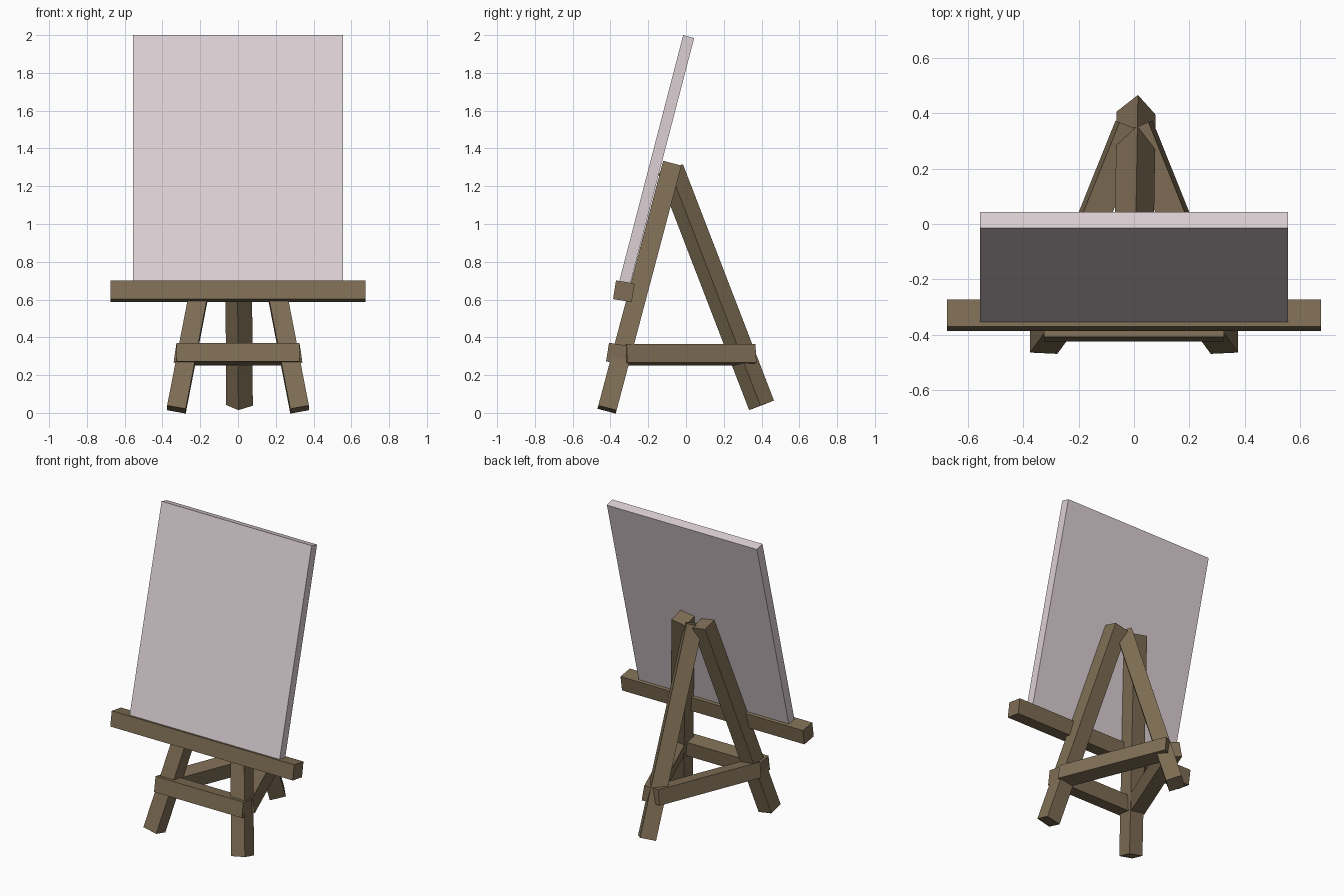
import bpy
import math
from mathutils import Vector, Matrix

if "Cube" in bpy.data.objects:
    bpy.data.objects.remove(bpy.data.objects["Cube"])


def material(name, rgb):
    m = bpy.data.materials.new(name)
    m.diffuse_color = (*rgb, 1)
    m.use_nodes = True
    m.node_tree.nodes["Principled BSDF"].inputs["Base Color"].default_value = m.diffuse_color
    return m


WOOD = material("brown wood", (0.21, 0.155, 0.09))
CANVAS = material("pale canvas", (0.72, 0.63, 0.66))


def beam(name, a, b, side, mat=WOOD, w=0.1, d=0.1, roll=0):
    """Box running from a to b; w is measured along side, d across it."""
    a, b = Vector(a), Vector(b)
    z = (b - a).normalized()
    x = Vector(side)
    x = (x - z * x.dot(z)).normalized()
    y = z.cross(x)
    rot = Matrix((x, y, z)).transposed() @ Matrix.Rotation(roll, 3, 'Z')
    bpy.ops.mesh.primitive_cube_add(size=1)
    ob = bpy.context.object
    ob.name = name
    scale = Matrix.Diagonal((w, d, (b - a).length, 1))
    ob.data.transform(Matrix.Translation((a + b) / 2) @ rot.to_4x4() @ scale)
    ob.data.materials.append(mat)
    return ob


TILT = math.radians(9)
ct, st = math.cos(TILT), math.sin(TILT)

# leaning canvas board
beam("canvas_board", (0, -0.326, 0.683), (0, 0.014, 1.992), (1, 0, 0),
     CANVAS, w=1.11, d=0.06)

# tray and front stretcher, both rolled slightly upward at the front
beam("tray", (-0.675, -0.329, 0.644), (0.675, -0.329, 0.644), (0, -ct, st))
beam("front_stretcher", (-0.325, -0.366, 0.314), (0.325, -0.366, 0.314), (0, -ct, st))

# splayed front legs and side stretchers
for s, label in ((-1, "left"), (1, "right")):
    beam("front_leg_" + label, (s * 0.326, -0.418, 0.018),
         (s * 0.075, -0.075, 1.313), (1, 0, 0))
    beam("side_stretcher_" + label, (s * 0.288, -0.33, 0.308),
         (s * 0.0135, 0.352, 0.308), (s * 0.928 * ct, 0.373 * ct, st))

# back leg, turned edge-on
beam("back_leg", (0.008, 0.4, 0.04), (0, -0.082, 1.291), (1, 0, 0),
     roll=math.radians(40))
